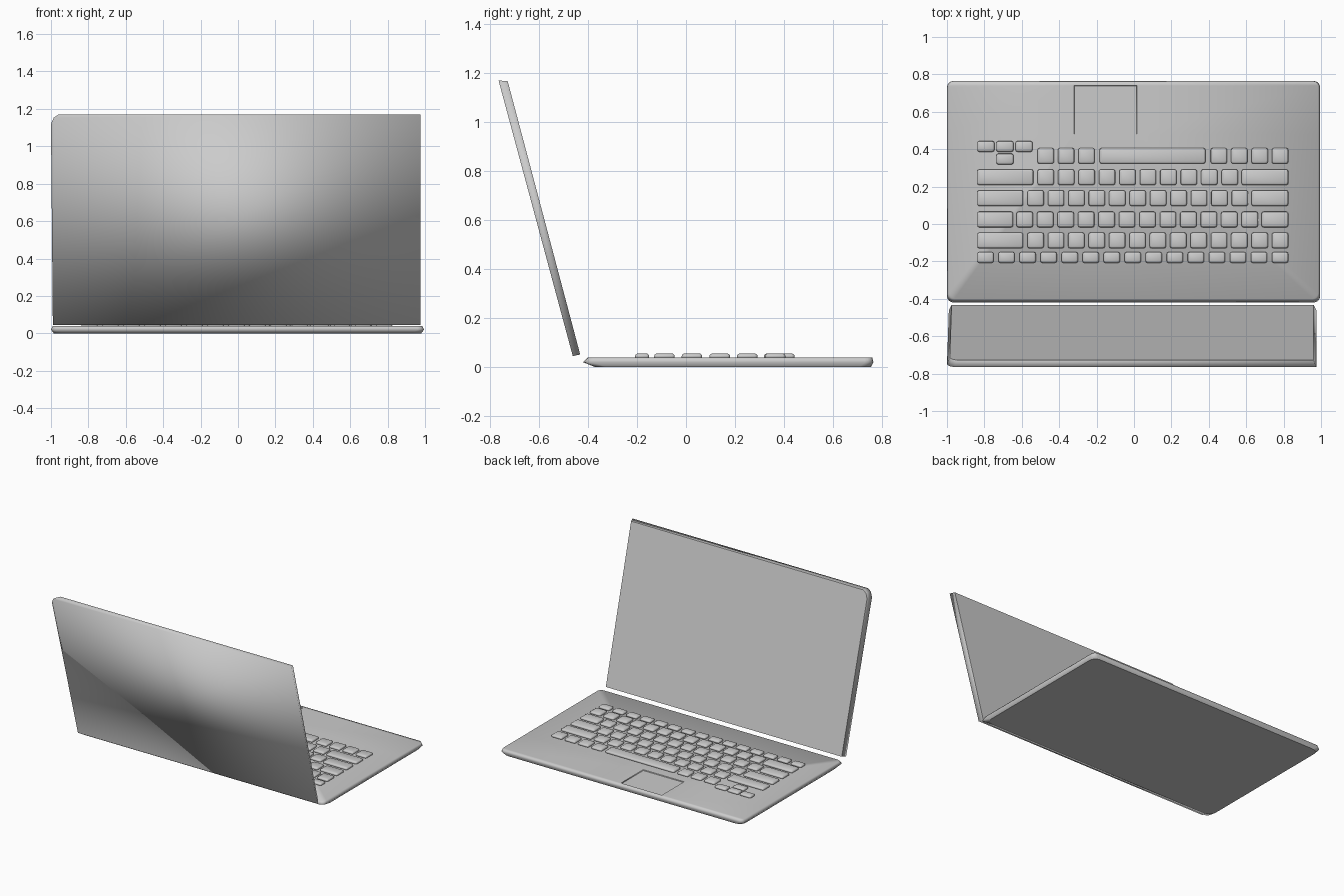
import bpy, bmesh, math

cube = bpy.data.objects.get("Cube")
if cube:
    bpy.data.objects.remove(cube)

# One grey for the whole body
grey = bpy.data.materials.new("light grey")
grey.use_nodes = True
colour = (0.6, 0.6, 0.6, 1)
grey.diffuse_color = colour
grey.node_tree.nodes["Principled BSDF"].inputs["Base Color"].default_value = colour


def finish(bm, name):
    """Turn a bmesh into a smooth-shaded object."""
    bmesh.ops.recalc_face_normals(bm, faces=bm.faces)
    for f in bm.faces:
        f.smooth = True
    mesh = bpy.data.meshes.new(name)
    bm.to_mesh(mesh)
    bm.free()
    mesh.materials.append(grey)
    obj = bpy.data.objects.new(name, mesh)
    bpy.context.collection.objects.link(obj)
    return obj


def rounded(x0, x1, y0, y1, r, n=4):
    """Outline of a rectangle with rounded corners."""
    corners = [(x1 - r, y1 - r), (x0 + r, y1 - r), (x0 + r, y0 + r), (x1 - r, y0 + r)]
    pts = []
    for k, (cx, cy) in enumerate(corners):
        for i in range(n + 1):
            a = math.pi / 2 * (k + i / n)
            pts.append((cx + r * math.cos(a), cy + r * math.sin(a)))
    return pts


def loft(bm, rings):
    """Join matching rings of points and cap both ends; returns the caps."""
    loops = [[bm.verts.new(p) for p in ring] for ring in rings]
    n = len(loops[0])
    for a, b in zip(loops, loops[1:]):
        for i in range(n):
            j = (i + 1) % n
            bm.faces.new((a[i], a[j], b[j], b[i]))
    return bm.faces.new(loops[0][::-1]), bm.faces.new(loops[-1])


def sharpen(face):
    for e in face.edges:
        e.smooth = False


# Base: thin rounded slab, undercut most at the hinge side
bm = bmesh.new()
sections = [
    (0.0, -0.985, 0.98, -0.37, 0.755, 0.05),
    (0.02, -1.0, 0.995, -0.42, 0.765, 0.035),
    (0.04, -0.99, 0.985, -0.40, 0.76, 0.03),
]
bottom, top = loft(bm, [[(x, y, z) for x, y in rounded(*s)] for z, *s in sections])
sharpen(bottom)

# Touchpad: cut out of the top face and sunk slightly
px0, px1, py0, py1 = -0.32, 0.015, 0.48, 0.74
for co, no in [((px0, 0, 0), (1, 0, 0)), ((px1, 0, 0), (1, 0, 0)),
               ((0, py0, 0), (0, 1, 0)), ((0, py1, 0), (0, 1, 0))]:
    tops = [f for f in bm.faces if all(v.co.z > 0.039 for v in f.verts)]
    geom = tops + list({e for f in tops for e in f.edges}) + list({v for f in tops for v in f.verts})
    bmesh.ops.bisect_plane(bm, geom=geom, plane_co=co, plane_no=no)
pad = [f for f in bm.faces if all(v.co.z > 0.039 for v in f.verts)
       and px0 < f.calc_center_median().x < px1 and py0 < f.calc_center_median().y < py1]
for f in pad:
    sharpen(f)
bmesh.ops.inset_region(bm, faces=pad, thickness=0.002, depth=-0.006)
for f in pad:
    sharpen(f)
finish(bm, "base")

# Lid: leaning slab with one clipped upper corner and a flat screen face
bm = bmesh.new()
outline = [(-0.99, 0), (0.975, 0), (0.975, 1), (-0.96, 1), (-0.985, 0.985), (-1.0, 0.955)]


def lean(low, high, shrink):
    return [(x * shrink, low[0] + (high[0] - low[0]) * t, low[1] + (high[1] - low[1]) * t)
            for x, t in outline]


back, screen = loft(bm, [lean((-0.462, 0.045), (-0.765, 1.17), 1.0),
                         lean((-0.432, 0.052), (-0.728, 1.168), 0.985)])
sharpen(screen)
finish(bm, "lid")

# Keys: (left edge, right edge, near edge, far edge)
keys = []


def run(first, last, count, width, y0, y1):
    """Evenly spaced row of equal keys, given first and last left edges."""
    for i in range(count):
        x = first + (last - first) * i / (count - 1)
        keys.append((x, x + width, y0, y1))


LEFT, RIGHT, W = -0.838, 0.825, 0.088
run(LEFT, RIGHT - W, 15, W, -0.208, -0.15)
# Row: y, first and last small key, count, right end of left wide key, start of right wide key
rows = [
    (-0.13, -0.57, 0.737, 13, -0.592, None),
    (-0.018, -0.628, 0.575, 12, -0.646, 0.682),
    (0.096, -0.57, 0.522, 11, -0.592, 0.628),
    (0.208, -0.516, 0.468, 10, -0.538, 0.575),
]
for y, first, last, count, wide_l, wide_r in rows:
    run(first, last, count, W, y, y + 0.084)
    keys.append((LEFT, wide_l, y, y + 0.084))
    if wide_r:
        keys.append((wide_r, RIGHT, y, y + 0.084))
run(-0.516, -0.298, 3, W, 0.322, 0.406)
run(0.41, RIGHT - W, 4, W, 0.322, 0.406)
keys.append((-0.184, 0.382, 0.322, 0.406))
run(LEFT, -0.634, 3, 0.092, 0.386, 0.443)
keys.append((-0.736, -0.644, 0.318, 0.376))

bm = bmesh.new()
for x0, x1, y0, y1 in keys:
    loft(bm, [[(x, y, z) for x, y in rounded(x0 + i, x1 - i, y0 + i, y1 - i, 0.01, 2)]
              for z, i in [(0.038, 0), (0.05, 0.001), (0.055, 0.008)]])
finish(bm, "keys")
